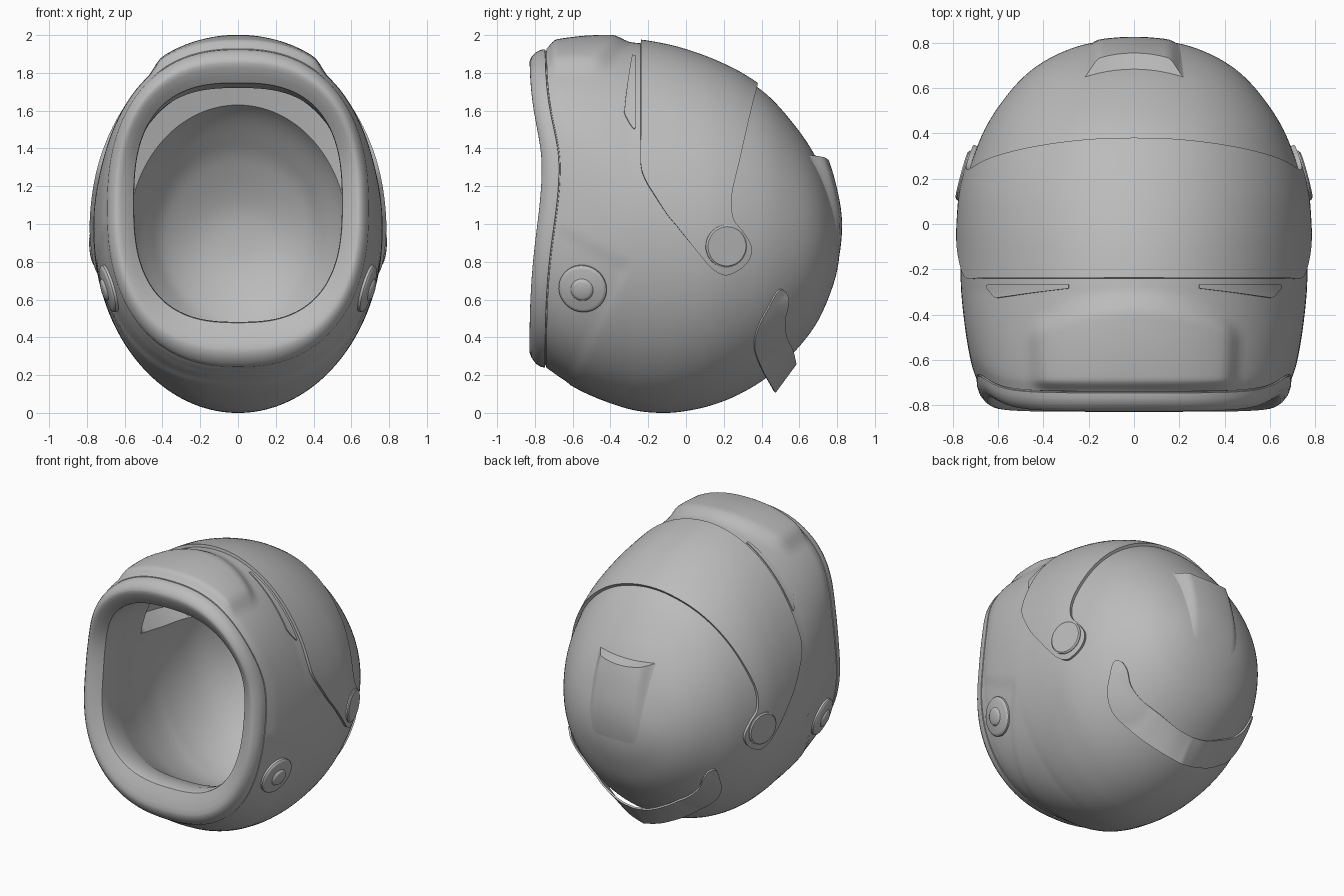
import bpy, bmesh, math
from mathutils import Vector

cube = bpy.data.objects.get("Cube")
if cube:
    bpy.data.objects.remove(cube, do_unlink=True)

grey = bpy.data.materials.new("plain_grey")
grey.use_nodes = True
grey.diffuse_color = (0.5, 0.5, 0.5, 1)
for node in grey.node_tree.nodes:
    if node.type == 'BSDF_PRINCIPLED':
        node.inputs["Base Color"].default_value = (0.5, 0.5, 0.5, 1)

# Shell and lining sections: y, half width, top, bottom (front to back)
SHELL = [(-.74, .695, 1.925, .24), (-.66, .72, 1.945, .175), (-.5, .745, 1.962, .09),
         (-.3, .763, 1.962, .02), (-.14, .766, 1.94, 0), (0, .764, 1.905, .01),
         (.15, .75, 1.85, .045), (.3, .708, 1.775, .108), (.45, .642, 1.665, .205),
         (.6, .535, 1.49, .352), (.7, .425, 1.33, .49), (.77, .29, 1.16, .65),
         (.805, .155, 1.03, .78), (.815, 0, .91, .91)]
LINING = [(-.6, .56, 1.72, .46), (-.3, .61, 1.75, .26), (0, .63, 1.72, .17),
          (.3, .58, 1.63, .25), (.5, .46, 1.43, .41), (.6, .36, 1.27, .53),
          (.68, .19, 1.08, .73), (.7, 0, .9, .9)]
# Rim with a flat, slightly dished face: y, inset
RIM = [(-.741, .014), (-.745, .014), (-.747, 0), (-.77, .004), (-.795, .02),
       (-.818, .052), (-.829, .08), (-.83, .1), (-.824, .13), (-.805, .185),
       (-.782, .237), (-.775, .24), (-.7, .242)]


def clamp(v):
    return max(0.0, min(1.0, v))


def smooth(v):
    v = clamp(v)
    return v * v * (3 - 2 * v)


def spline(rows, t):
    i = max(0, min(int(t), len(rows) - 2))
    f = t - i
    p = [rows[max(0, min(i + k, len(rows) - 1))] for k in (-1, 0, 1, 2)]
    return [b + .5 * f * (c - a + f * (2 * a - 5 * b + 4 * c - d + f * (3 * (b - c) + d - a)))
            for a, b, c, d in zip(*p)]


def section(rows, t):
    y, a, top, bottom = rows[-2]
    return spline(rows + [(y, -a, bottom, top)], t)


def section_at(y):
    lo, hi = 0.0, len(SHELL) - 1.0
    for _ in range(24):
        mid = (lo + hi) / 2
        if section(SHELL, mid)[0] < y:
            lo = mid
        else:
            hi = mid
    return section(SHELL, lo)


def ring_point(sec, phi, n):
    y, a, top, bottom = sec
    s, c = math.sin(phi), math.cos(phi)
    r = (abs(s) ** n + abs(c) ** n) ** (-1 / n)
    x, z = a * s * r, (top + bottom) / 2 + (top - bottom) / 2 * c * r
    # the front edge is drawn back at eye height
    wave = (.066 + .1 * clamp(y + .83)) * math.exp(-((z - 1.3) / (.3 if z > 1.3 else .46)) ** 2)
    return Vector((x, y + wave * clamp((-.3 - y) / .4), z))


def shell_point(sec, phi):
    y = sec[0]
    p = ring_point(sec, phi, 2 + .35 * clamp((-y - .3) / .4))
    deg = abs(math.degrees(phi))
    # raised panel on the top, shallow panel on the cheeks
    lift = .037 * smooth((39 - deg) / 9) * smooth((y + .75) / .06)
    lift *= smooth((-.285 - .0001 * deg * deg - y) / .11)
    cheek = min(1 - .5 * (y + .72) - p.z, -.3 - .5 * (.75 - p.z) - y)
    lift -= .008 * smooth(cheek / .05) * smooth((y + .74) / .05)
    out = Vector((p.x, 0, p.z - (sec[2] + sec[3]) / 2))
    return p + out.normalized() * lift if out.length > 1e-6 else p


def surface(y, phi):
    e = .01
    p = shell_point(section_at(y), phi)
    du = shell_point(section_at(y), phi + e) - p
    dv = shell_point(section_at(y + e), phi) - p
    n = du.cross(dv).normalized()
    if n.dot(Vector((p.x, 0, p.z - .95))) < 0:
        n = -n
    return p, n


def finish(name, rows, wrap=False, thickness=0):
    bm = bmesh.new()
    grid = [[bm.verts.new(p) for p in row] for row in rows]
    count = len(grid[0])
    for r0, r1 in zip(grid, grid[1:]):
        for j in range(count if wrap else count - 1):
            k = (j + 1) % count
            bm.faces.new((r0[j], r0[k], r1[k], r1[j]))
    bmesh.ops.remove_doubles(bm, verts=bm.verts[:], dist=1e-5)
    bmesh.ops.recalc_face_normals(bm, faces=bm.faces[:])
    mesh = bpy.data.meshes.new(name)
    bm.to_mesh(mesh)
    bm.free()
    mesh.materials.append(grey)
    obj = bpy.data.objects.new(name, mesh)
    bpy.context.collection.objects.link(obj)
    bpy.ops.object.select_all(action='DESELECT')
    obj.select_set(True)
    bpy.context.view_layer.objects.active = obj
    if thickness:
        mod = obj.modifiers.new("thickness", 'SOLIDIFY')
        mod.thickness, mod.offset = thickness, 0
        bpy.ops.object.modifier_apply(modifier=mod.name)
    bpy.ops.object.shade_smooth_by_angle(angle=math.radians(35))


# Helmet shell, rim and hollow lining as one closed loft
SEG, STEP = 160, 8
angles = [2 * math.pi * j / SEG - math.pi for j in range(SEG)]
rings = []
for k in range((len(SHELL) - 1) * STEP, -1, -1):
    sec = section(SHELL, k / STEP)
    rings.append([shell_point(sec, p) for p in angles])
_, a0, top0, bottom0 = SHELL[0]
for y, i in RIM:
    sec = (y, a0 - .6 * i, top0 - .75 * i, bottom0 + i)
    rings.append([ring_point(sec, p, 2.35 + 1.3 * i) for p in angles])
for k in range((len(LINING) - 1) * STEP + 1):
    sec = section(LINING, k / STEP)
    y = sec[0]
    row = [ring_point(sec, p, 2 + .7 * clamp(-y / .6)) for p in angles]
    if -.2 < y < .29:  # eye opening behind the visor
        outer = section_at(y)
        thin = (y, outer[1] - .025, outer[2] - .025, outer[3] + .025)
        row = [ring_point(thin, p, 2) if abs(p) < math.radians(74) else q
               for p, q in zip(angles, row)]
    rings.append(row)
finish("helmet_shell", rings, wrap=True)


def wrapped_plate(name, table, columns, thickness, sides):
    """Plate on the shell; table rows are angle from top, front y, back y."""
    last = (len(table) - 1) * 6
    rows = []
    for k in range(-last if sides == 0 else 0, last + 1):
        deg, front, back = spline(table, abs(k) / 6)
        sign = sides if sides else (1 if k >= 0 else -1)
        row = []
        for j in range(columns + 1):
            y = front + (back - front) * j / columns
            row.append(surface(y, sign * math.radians(deg))[0])
        rows.append(row)
    finish(name, rows, thickness=thickness)


# Visor
VISOR = [(0, -.24, .37), (15, -.24, .365), (30, -.24, .347), (45, -.24, .32), (60, -.24, .285),
         (70, -.24, .255), (75, -.215, .24), (80, -.16, .235), (85, -.1, .25), (89, -.04, .3),
         (94, .03, .34), (98, .085, .335), (101, .125, .305), (103, .165, .26),
         (104, .2, .22)]
wrapped_plate("visor", VISOR, 20, .04, 0)

# Slit vents in front of the visor
VENT = [(22, -.285, -.268), (36, -.305, -.266), (50, -.327, -.266), (53, -.328, -.266),
        (57, -.29, -.268), (58, -.278, -.27)]
for side, label in ((1, "left"), (-1, "right")):
    wrapped_plate(label + "_vent", VENT, 3, .014, side)


def button(name, side, y, z, profile):
    phi = min((math.radians(d / 2) for d in range(120, 280)),
              key=lambda p: abs(shell_point(section_at(y), p).z - z))
    p, n = surface(y, side * phi)
    turn = n.to_track_quat('Z', 'Y')
    rows = [[p + turn @ Vector((r * math.cos(a), r * math.sin(a), h))
             for a in (2 * math.pi * j / 48 for j in range(48))] for r, h in profile]
    finish(name, rows, wrap=True)


# Visor pivots and cheek buttons
PIVOT = [(.113, -.03), (.113, .02), (.104, .027), (0, .028)]
CHEEK = [(.128, -.03), (.128, .006), (.122, .014), (.11, .018), (.068, .022), (.06, .024),
         (.054, .033), (.042, .038), (0, .04)]
for side, label in ((1, "left"), (-1, "right")):
    button(label + "_visor_pivot", side, .21, .88, PIVOT)
    button(label + "_cheek_button", side, -.555, .655, CHEEK)


# Rear spoiler
def back_y(x, z):
    lo, hi = .2, .815
    for _ in range(18):
        mid = (lo + hi) / 2
        _, a, top, bottom = section_at(mid)
        c, h = (top + bottom) / 2, max((top - bottom) / 2, 1e-5)
        if (x / max(a, 1e-5)) ** 2 + ((z - c) / h) ** 2 < 1:
            lo = mid
        else:
            hi = mid
    return lo


rows = []
for k in range(-1, 19):
    v = max(k, 0) / 18
    row = []
    for j in range(25):
        u = j / 12 - 1
        x, z = .23 * u, 1.37 - .8 * v - .03 * (1 - u * u) * (1 - v)
        lift = .065 * (1 - v) ** 1.5 * smooth((1 - abs(u)) / .35) - .005 - .012 * v
        if k < 0:
            z, lift = z + .025 * (1 - u * u), -.012
        row.append(Vector((x, back_y(x, z) + lift, z)))
    rows.append(row)
finish("rear_spoiler", rows)

# Strap around the lower back: front edge y, z, x then back edge y, z, x
STRAP = [(.47, .11, 0, .58, .26, 0), (.45, .145, .14, .577, .28, .12),
         (.40, .235, .32, .562, .34, .25), (.362, .35, .45, .53, .41, .36),
         (.385, .46, .53, .523, .49, .46), (.44, .565, .57, .543, .58, .51),
         (.475, .63, .565, .53, .635, .54), (.498, .653, .56, .508, .653, .555)]
rows = []
for k in range(-42, 43):
    yf, zf, xf, yb, zb, xb = spline(STRAP, abs(k) / 6)
    row = []
    for j in range(7):
        f = j / 6
        y, z, x = yf + (yb - yf) * f, zf + (zb - zf) * f, xf + (xb - xf) * f
        _, a, top, bottom = section_at(y)
        q = (z - (top + bottom) / 2) / ((top - bottom) / 2)
        if abs(q) < 1:
            x = max(x, a * math.sqrt(1 - q * q) + .012)
        row.append(Vector((x if k >= 0 else -x, y, z)))
    rows.append(row)
finish("rear_strap", rows, thickness=.012)
